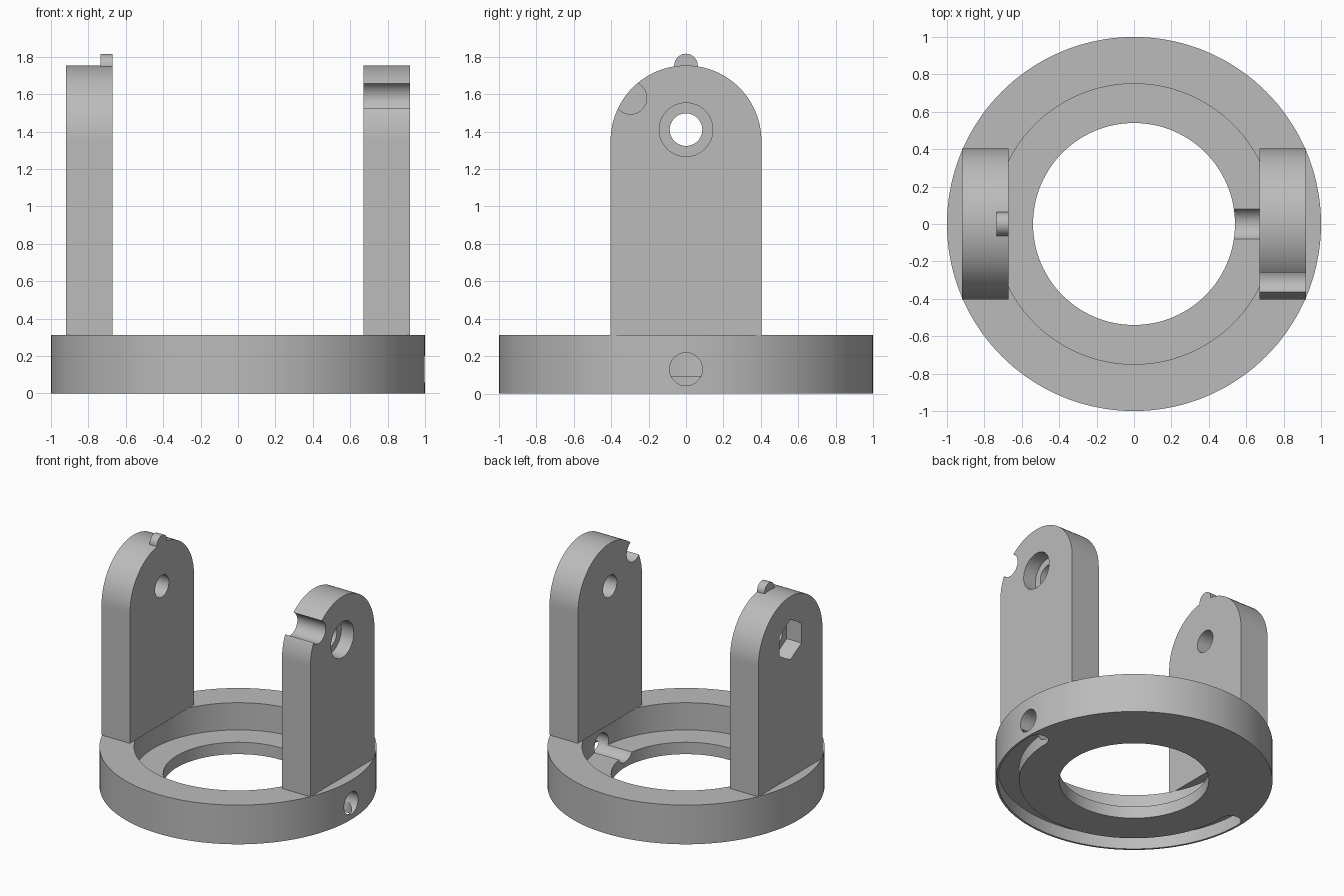
import bpy, bmesh
from math import sin, cos, pi
from mathutils import Vector

cube = bpy.data.objects.get("Cube")
if cube:
    bpy.data.objects.remove(cube, do_unlink=True)

grey = bpy.data.materials.new("plain grey")
grey.use_nodes = True
grey.diffuse_color = (0.5, 0.5, 0.5, 1)
grey.node_tree.nodes["Principled BSDF"].inputs["Base Color"].default_value = (0.5, 0.5, 0.5, 1)


def arc(cu, cv, r, start, end, n):
    """Points on an arc, both ends included."""
    return [(cu + r * cos(start + (end - start) * i / n),
             cv + r * sin(start + (end - start) * i / n)) for i in range(n + 1)]


def circle(cu, cv, r, n=64, turn=0.0):
    return arc(cu, cv, r, turn, turn + 2 * pi, n)[:-1]


def prism(name, outline, low, high, axis="z"):
    """Extrude an outline along z (outline in x, y) or along x (outline in y, z)."""
    bm = bmesh.new()
    place = (lambda u, v, w: (u, v, w)) if axis == "z" else (lambda u, v, w: (w, u, v))
    face = bm.faces.new([bm.verts.new(place(u, v, low)) for u, v in outline])
    side = bmesh.ops.extrude_face_region(bm, geom=[face])
    moved = [g for g in side["geom"] if isinstance(g, bmesh.types.BMVert)]
    bmesh.ops.translate(bm, verts=moved, vec=Vector(place(0, 0, high - low)))
    bmesh.ops.recalc_face_normals(bm, faces=bm.faces)
    mesh = bpy.data.meshes.new(name)
    bm.to_mesh(mesh)
    bm.free()
    mesh.materials.append(grey)
    obj = bpy.data.objects.new(name, mesh)
    bpy.context.collection.objects.link(obj)
    return obj


def combine(obj, tool, operation="DIFFERENCE"):
    """Apply a boolean and discard the tool."""
    bpy.context.view_layer.objects.active = obj
    mod = obj.modifiers.new("boolean", "BOOLEAN")
    mod.operation = operation
    mod.solver = "EXACT"
    mod.object = tool
    bpy.ops.object.modifier_apply(modifier=mod.name)
    bpy.data.objects.remove(tool, do_unlink=True)


BASE_TOP = 0.312
PIVOT_Z = 1.41

# Base ring with a bore and a stepped recess
base = prism("base_ring", circle(0, 0, 1, 144), 0, BASE_TOP)
combine(base, prism("bore", circle(0, 0, 0.54, 112), -0.1, 0.5))
combine(base, prism("recess", circle(0, 0, 0.75, 128), 0.095, 0.5))

# Radial hole through the left wall, leaving a channel in the ledge
combine(base, prism("radial_hole", circle(0, 0.13, 0.088, 48), 0.4, 1.1, "x"))

# Half-round slot with rounded ends under the front half
mid, half = 0.907, 0.077
slot = (arc(0, 0, mid + half, pi, 2 * pi, 72)
        + arc(mid, 0, half, 0, pi, 16)[1:-1]
        + arc(0, 0, mid - half, 2 * pi, pi, 72)
        + arc(-mid, 0, half, 0, pi, 16)[1:-1])
combine(base, prism("slot", slot, -0.1, 0.1))

# Two upright posts with round tops and pivot holes
post_outline = [(-0.403, BASE_TOP), (0.403, BASE_TOP)] + arc(0, 1.35, 0.403, 0, pi, 64)
posts = {}
for name, sign in (("left_post", 1), ("right_post", -1)):
    low, high = sorted((sign * 0.67, sign * 0.92))
    posts[name] = prism(name, post_outline, low, high, "x")
    combine(posts[name], prism("pivot_hole", circle(0, PIVOT_Z, 0.087, 48), low - 0.1, high + 0.1, "x"))

# Left post: round counterbore outside and a notch in the front shoulder
combine(posts["left_post"], prism("counterbore", circle(0, PIVOT_Z, 0.143), 0.81, 1.1, "x"))
combine(posts["left_post"], prism("notch", circle(-0.297, 1.58, 0.087, 48), 0.5, 1.1, "x"))

# Right post: hexagonal nut pocket outside and a small index bump on top
combine(posts["right_post"], prism("nut_pocket", circle(0, PIVOT_Z, 0.16, 6, pi / 2), -1.1, -0.79, "x"))
bump = prism("index_bump", circle(0, 1.753, 0.063, 32), -0.735, -0.67, "x")

# Smooth the round walls, keep the edges crisp
for obj in [base, bump, *posts.values()]:
    bpy.ops.object.select_all(action="DESELECT")
    obj.select_set(True)
    bpy.context.view_layer.objects.active = obj
    bpy.ops.object.shade_smooth_by_angle(angle=pi / 6)
